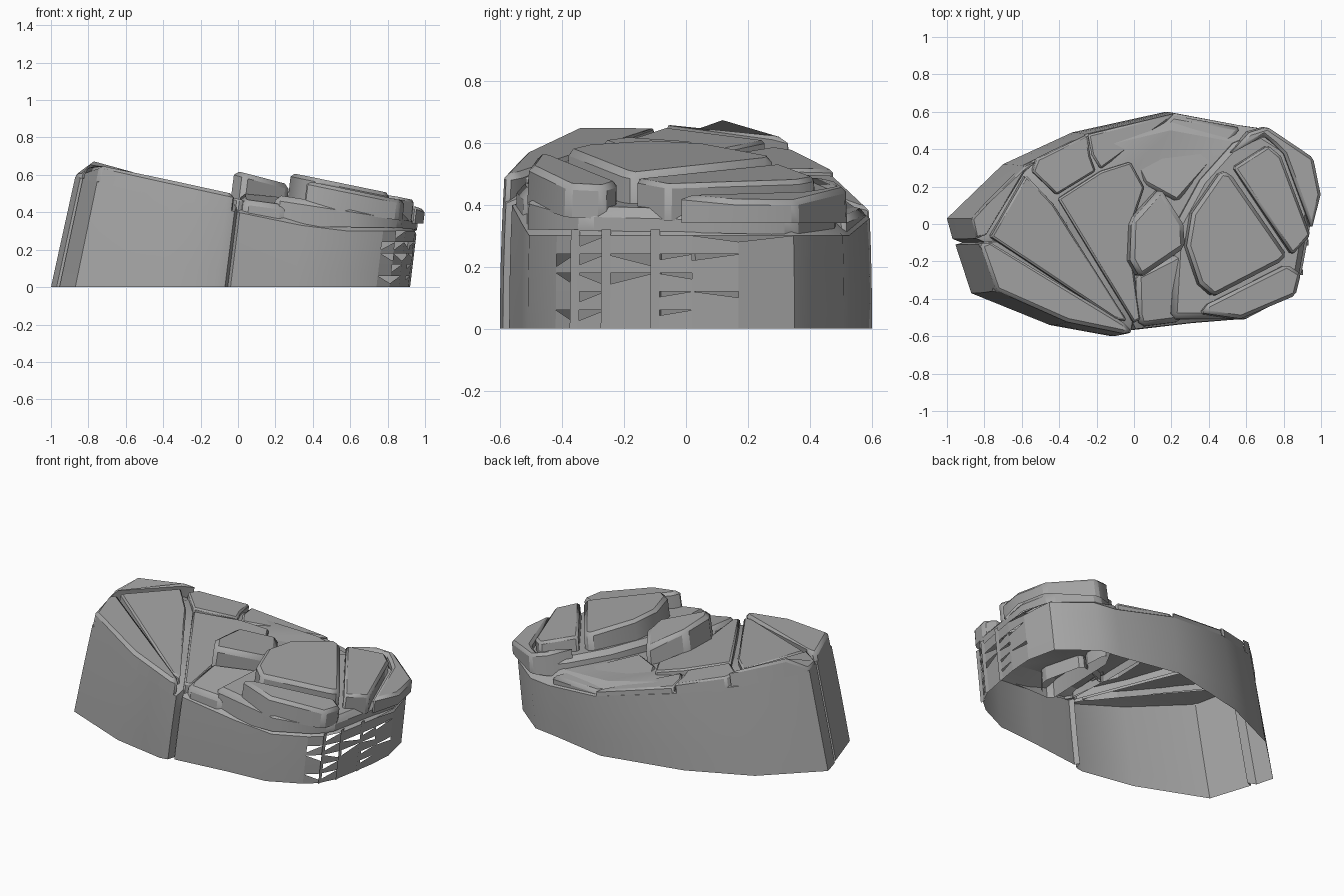
import bpy, bmesh, math, random

random.seed(4)
cube = bpy.data.objects.get("Cube")
if cube:
    bpy.data.objects.remove(cube, do_unlink=True)

stone = bpy.data.materials.new("grey stone")
stone.use_nodes = True
GREY = (0.38, 0.38, 0.38, 1)
stone.diffuse_color = GREY
stone.node_tree.nodes["Principled BSDF"].inputs["Base Color"].default_value = GREY


def lean(x, y, z):
    """Tilt of the rock walls: the left end leans inward, the right end outward."""
    return (x + z * (0.12 - 0.1 * min(x, 0)), y * (1 - 0.1 * z * z), z)


def ground(x):
    """Height of the body under the slabs, sloping down to the low end."""
    return max(0.3, 0.39 - 0.2 * x)


def finish(name, bm, bevel=0.0):
    bmesh.ops.recalc_face_normals(bm, faces=bm.faces)
    mesh = bpy.data.meshes.new(name)
    bm.to_mesh(mesh)
    bm.free()
    mesh.materials.append(stone)
    ob = bpy.data.objects.new(name, mesh)
    bpy.context.collection.objects.link(ob)
    if bevel:
        mod = ob.modifiers.new("worn edges", 'BEVEL')
        mod.width = bevel
        mod.segments = 1
        mod.limit_method = 'ANGLE'
        mod.angle_limit = math.radians(35)
    bpy.ops.object.select_all(action='DESELECT')
    ob.select_set(True)
    bpy.context.view_layer.objects.active = ob
    bpy.ops.object.shade_smooth_by_angle(angle=math.radians(32))


def slab(name, pts, top, bottom, bevel=0.01):
    """Open-bottomed rock slab; top and bottom are heights as functions of x, y."""
    bm = bmesh.new()
    low = [bm.verts.new(lean(x, y, bottom(x, y))) for x, y in pts]
    high = [bm.verts.new(lean(x, y, top(x, y))) for x, y in pts]
    n = len(pts)
    for i in range(n):
        j = (i + 1) % n
        bm.faces.new((low[i], low[j], high[j], high[i]))
    bm.faces.new(high)
    finish(name, bm, bevel)


# Outline of the foot, with notches where the cracks reach the wall
OUTLINE = [(-1, .03), (-.97, -.08), (-.92, -.1), (-.955, -.11), (-.87, -.37),
           (-.45, -.54), (-.12, -.60), (-.07, -.59), (-.055, -.54), (-.04, -.57),
           (.3, -.53), (.55, -.51), (.74, -.42), (.81, -.36), (.86, -.26),
           (.89, -.1), (.91, .02), (.92, .17), (.88, .35), (.68, .51),
           (.54, .53), (.17, .60), (-.33, .49), (-.7, .32)]

# Hollow body: walls in rows, then a stepped cap; the broken right end is left open
bm = bmesh.new()
ROWS = 4
n = len(OUTLINE)
rings = [[bm.verts.new(lean(x, y, ground(x) * r / ROWS)) for x, y in OUTLINE]
         for r in range(ROWS + 1)]
for s in (0.85, 0.45):
    rings.append([bm.verts.new(lean(x * s, y * s, ground(x * s) + 0.035
                                    + 0.05 * min(max(x * s / 0.3, 0), 1)
                                    + random.uniform(-.008, .008)))
                  for x, y in OUTLINE])
for r in range(len(rings) - 1):
    for i in range(n):
        j = (i + 1) % n
        broken = OUTLINE[i][0] > .73 and OUTLINE[j][0] > .73
        if r >= ROWS or not broken:
            bm.faces.new((rings[r][i], rings[r][j], rings[r + 1][j], rings[r + 1][i]))
bmesh.ops.triangulate(bm, faces=[bm.faces.new(rings[-1])])
finish("body", bm)

# Broken right end: ragged layers with wedge-shaped gaps
END = [p for p in OUTLINE if p[0] > .73]
bm = bmesh.new()
LAYERS = 5
for r in range(LAYERS):
    lo, hi = 0.3 * r / LAYERS, 0.3 * (r + 1) / LAYERS
    for a, b in zip(END, END[1:]):
        worst = .02 if a[1] > -.2 else .04
        za, zb = random.choice(((hi, hi - worst), (hi - worst, hi), (hi, hi)))
        bm.faces.new([bm.verts.new(lean(*p, z)) for p, z in
                      ((a, lo), (b, lo), (b, zb), (a, za))])
for x, y in (END[1], END[2], END[3]):
    bm.faces.new([bm.verts.new(lean(x + .004, y + d, z))
                  for d, z in ((-.015, 0), (.015, 0), (.015, .32), (-.015, .32))])
finish("broken_end", bm)


def raised(d, fall=0.0):
    return lambda x, y: 0.39 - 0.2 * x + d - fall * abs(y)


def chamfered(x, y):
    """High left edge, dropping at its outermost corners."""
    return 0.48 - 0.2 * x - 0.075 * min(max((-0.93 - x) / 0.04, 0), 1)


def base(x, y):
    return ground(x) - 0.005


# Slabs on the high left half, parted by cracks
slab("front_left_slab", [(-.955, -.11), (-.87, -.37), (-.45, -.54), (-.12, -.6),
                         (-.07, -.59), (-.12, -.54), (-.91, -.1)], chamfered, base, .018)
slab("centre_left_slab", [(-.9, -.07), (-.17, -.52), (-.1, -.53), (-.53, .11),
                          (-.69, .27)], raised(.08), base)
slab("inner_slab", [(-.06, -.54), (-.02, -.52), (-.06, -.25), (-.06, .03), (0, .2),
                    (-.08, .34), (-.25, .29), (-.5, .14)], raised(.07), base)
slab("left_rim", [(-1, .03), (-.97, -.08), (-.93, -.06), (-.7, .29),
                  (-.63, .345), (-.7, .32), (-.91, .125)], chamfered, base, .01)
slab("back_left_rim", [(-.62, .36), (-.65, .29), (-.51, .16), (-.28, .29),
                       (-.31, .37), (-.33, .49)], raised(.085, .06), base)
slab("back_rim", [(-.32, .49), (-.3, .38), (-.25, .3), (.13, .56), (.17, .6)],
     raised(.075, .07), base)

# Boulders and rubble in the hollow
slab("middle_boulder", [(-.09, .02), (-.1, -.2), (-.04, -.3), (.21, -.13),
                        (.2, 0), (.08, .2)],
     lambda x, y: .6 - .25 * x - .3 * max(y, 0), base, .025)
slab("front_boulder", [(-.05, -.28), (-.04, -.5), (-.02, -.56), (.2, -.53), (.3, -.4),
                       (.22, -.14)], lambda x, y: .53 - .15 * x + .12 * y, base, .025)
slab("back_rubble", [(.16, .59), (-.07, .36), (.0, .22), (.18, .12), (.36, .32),
                     (.53, .52)],
     lambda x, y: .425 - .1 * x + .12 * (.4 - y), base, .018)

# Layered right half: a wide ledge carrying the upper slabs
slab("right_ledge", [(.14, -.52), (.17, 0), (.3, .24), (.48, .44), (.63, .5), (.87, .35),
                     (.92, .16), (.88, -.04), (.83, -.33), (.75, -.41), (.55, -.515)],
     lambda x, y: .47 - .15 * (x - .3), lambda x, y: .31 - .02 * y, .03)


def upper(d):
    return lambda x, y: .595 - .2 * (x - .24) + d - .05 * max(y, 0)


def ledge(x, y):
    return .43 - .14 * (x - .3)


slab("right_main_slab", [(.21, -.12), (.24, .06), (.4, .29), (.45, .28), (.76, -.17),
                         (.72, -.21), (.36, -.4), (.28, -.33)], upper(.01), ledge, .02)
slab("right_side_slab", [(.47, .31), (.66, .43), (.73, .37), (.89, -.06), (.79, -.17)],
     upper(0), ledge, .014)
slab("right_front_slab", [(.33, -.44), (.37, -.42), (.76, -.22), (.84, -.27), (.81, -.39),
                          (.51, -.52), (.29, -.49)], upper(-.015), ledge, .018)
slab("right_back_rim", [(.45, .38), (.64, .48), (.69, .44), (.75, .38), (.9, -.03),
                        (.95, .16), (.91, .36), (.66, .53), (.56, .5)],
     upper(-.03), lambda x, y: .34, .016)
